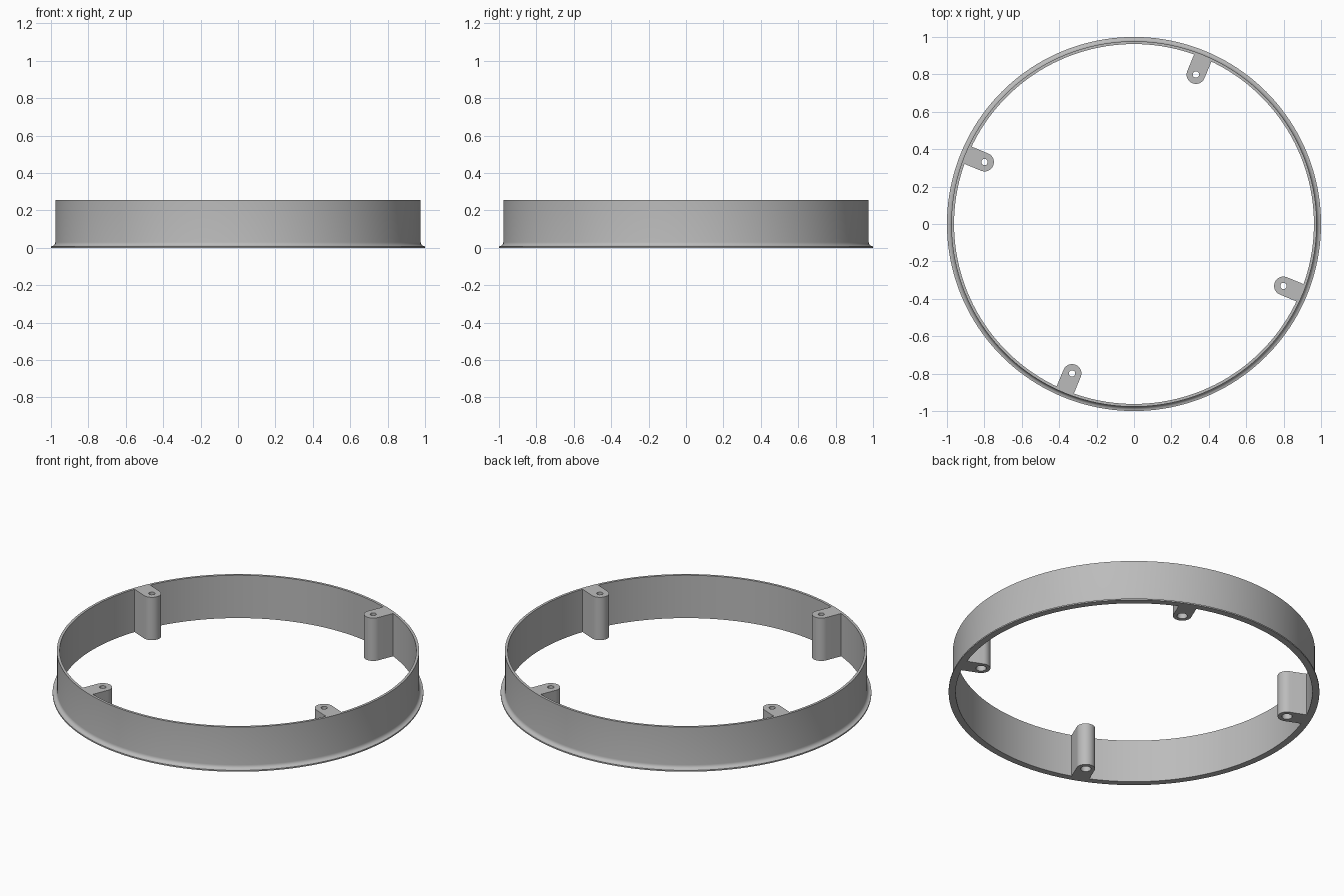
import bpy, bmesh, math
from mathutils import Matrix

cube = bpy.data.objects.get("Cube")
if cube:
    bpy.data.objects.remove(cube, do_unlink=True)

HEIGHT = 0.255
WALL_OUT, WALL_IN = 0.977, 0.962
BOSS_DIST, BOSS_R = 0.865, 0.05

grey = bpy.data.materials.new("plain grey")
grey.use_nodes = True
colour = (0.5, 0.5, 0.5, 1)
grey.diffuse_color = colour
grey.node_tree.nodes["Principled BSDF"].inputs["Base Color"].default_value = colour


def make_object(name, bm):
    bmesh.ops.recalc_face_normals(bm, faces=bm.faces)
    mesh = bpy.data.meshes.new(name)
    bm.to_mesh(mesh)
    bm.free()
    mesh.materials.append(grey)
    obj = bpy.data.objects.new(name, mesh)
    bpy.context.collection.objects.link(obj)
    return obj


def lathe(name, profile, segments):
    """Revolve a closed (radius, z) outline about z."""
    bm = bmesh.new()
    verts = [bm.verts.new((r, 0, z)) for r, z in profile]
    edges = [bm.edges.new((v, verts[i - 1])) for i, v in enumerate(verts)]
    bmesh.ops.spin(bm, geom=verts + edges, cent=(0, 0, 0), axis=(0, 0, 1),
                   angle=math.tau, steps=segments)
    bmesh.ops.remove_doubles(bm, verts=bm.verts, dist=1e-5)
    return make_object(name, bm)


def smooth(obj):
    bpy.ops.object.select_all(action="DESELECT")
    obj.select_set(True)
    bpy.context.view_layer.objects.active = obj
    bpy.ops.object.shade_smooth_by_angle(angle=math.radians(30))


# Thin wall with a small flared foot
flare = 0.022
foot = []
for i in range(6):
    a = math.radians(90 * i / 5)
    foot.append((0.999 - flare * math.sin(a), 0.008 + flare * (1 - math.cos(a))))
ring = lathe("ring_wall", [(WALL_IN, 0), (1, 0), (1, 0.008)] + foot[1:]
             + [(WALL_OUT, HEIGHT), (WALL_IN, HEIGHT)], 160)
smooth(ring)

# Stepped screw hole cutter: wide from below, narrow at the top
cutter = lathe("screw_hole_cutter", [(0, -0.05), (0.028, -0.05), (0.028, 0.2),
                                     (0.017, 0.2), (0.017, 0.3), (0, 0.3)], 32)

# Screw boss: rounded towards the centre, squared into the wall
bm = bmesh.new()
reach = 0.968 - BOSS_DIST
outline = [(reach, -BOSS_R), (reach, BOSS_R)]
for i in range(25):
    a = math.radians(90 + 180 * i / 24)
    outline.append((BOSS_R * math.cos(a), BOSS_R * math.sin(a)))
base = bm.faces.new([bm.verts.new((x, y, 0)) for x, y in outline])
top = bmesh.ops.extrude_face_region(bm, geom=[base], use_keep_orig=True)
bmesh.ops.translate(bm, vec=(0, 0, HEIGHT),
                    verts=[g for g in top["geom"] if isinstance(g, bmesh.types.BMVert)])
boss = make_object("screw_boss", bm)
cut = boss.modifiers.new("screw_hole", "BOOLEAN")
cut.operation = "DIFFERENCE"
cut.solver = "EXACT"
cut.object = cutter
bpy.context.view_layer.update()
drilled = bpy.data.meshes.new_from_object(
    boss.evaluated_get(bpy.context.evaluated_depsgraph_get()))
bpy.data.objects.remove(boss, do_unlink=True)
bpy.data.objects.remove(cutter, do_unlink=True)

# Four bosses, a quarter turn apart
for i, side in enumerate(("back", "right", "front", "left")):
    part = bpy.data.objects.new(side + "_screw_boss", drilled.copy())
    bpy.context.collection.objects.link(part)
    part.matrix_world = (Matrix.Rotation(math.radians(67.5 + 90 * i), 4, "Z")
                         @ Matrix.Translation((BOSS_DIST, 0, 0)))
    smooth(part)
